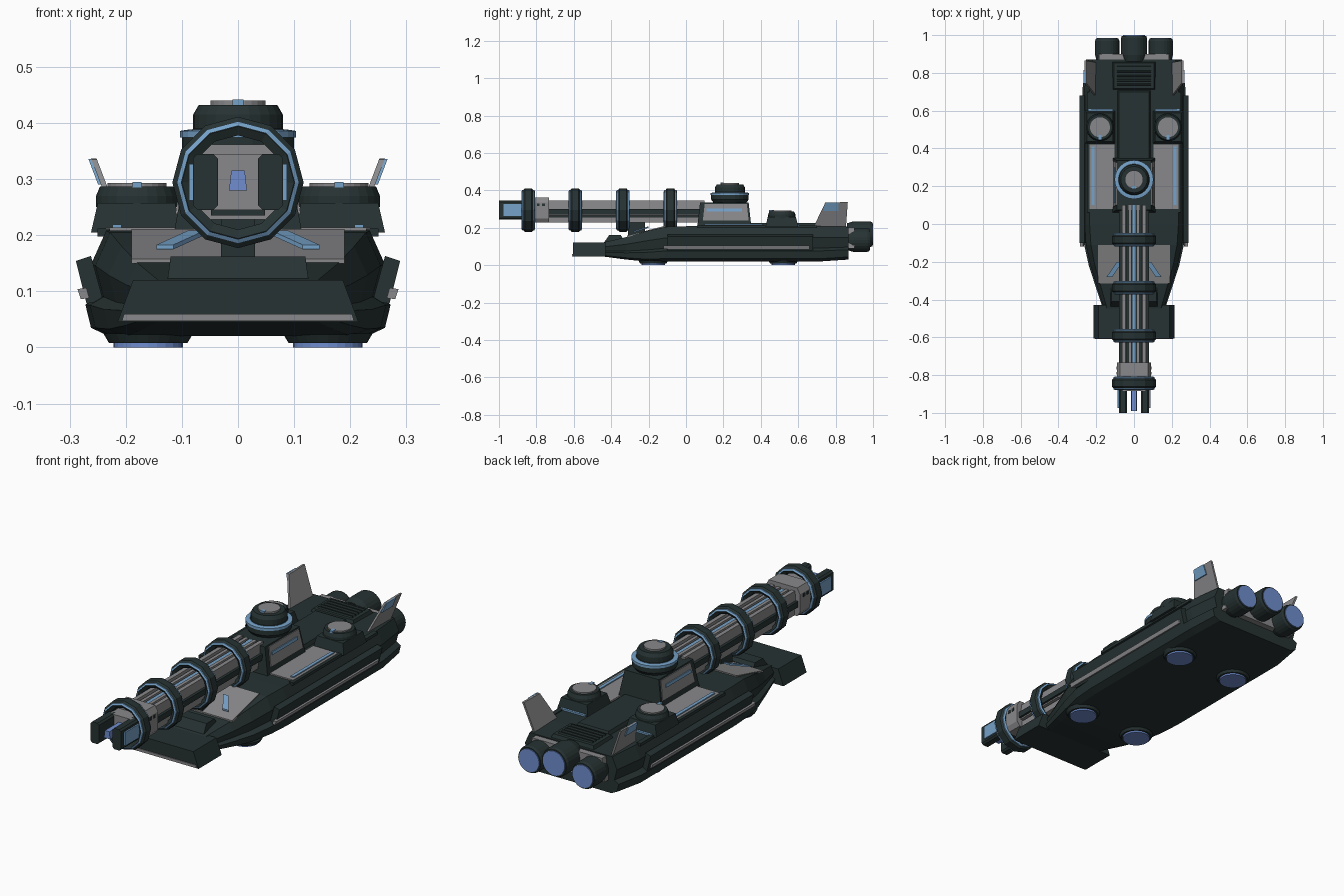
import bpy, bmesh
from math import sin, cos, pi

if "Cube" in bpy.data.objects:
    bpy.data.objects.remove(bpy.data.objects["Cube"])


def material(name, r, g, b):
    m = bpy.data.materials.new(name)
    m.use_nodes = True
    m.diffuse_color = (r, g, b, 1)
    m.node_tree.nodes["Principled BSDF"].inputs["Base Color"].default_value = (r, g, b, 1)
    m.node_tree.nodes["Principled BSDF"].inputs["Roughness"].default_value = 0.7
    return m


DARK = material("dark armour", 0.02, 0.032, 0.032)
GREY = material("grey plate", 0.25, 0.25, 0.26)
SKY = material("light blue trim", 0.18, 0.36, 0.58)
GLOW = material("glow blue", 0.16, 0.27, 0.62)


def loft(name, rings, mat, mirror=False, closed=False):
    """Skin a run of equal-length point rings."""
    bm = bmesh.new()
    vs = [[bm.verts.new(p) for p in ring] for ring in rings]
    n = len(vs[0])
    pairs = list(zip(vs, vs[1:]))
    if closed:
        pairs.append((vs[-1], vs[0]))
    else:
        bm.faces.new(vs[0])
        bm.faces.new(vs[-1])
    for a, b in pairs:
        for i in range(n):
            j = (i + 1) % n
            bm.faces.new((a[i], a[j], b[j], b[i]))
    bmesh.ops.recalc_face_normals(bm, faces=bm.faces)
    me = bpy.data.meshes.new(name)
    bm.to_mesh(me)
    bm.free()
    me.materials.append(mat)
    ob = bpy.data.objects.new(name, me)
    bpy.context.collection.objects.link(ob)
    if mirror:
        ob.modifiers.new("mirror", 'MIRROR').use_mirror_merge = False
    return ob


def box(name, x, y, z, mat, mirror=False, tx=0, ty=0):
    """Box from ranges; the top shrinks by tx, ty on each side."""
    rings = [[(x[0] + a, y[0] + b, h), (x[1] - a, y[0] + b, h),
              (x[1] - a, y[1] - b, h), (x[0] + a, y[1] - b, h)]
             for h, a, b in ((z[0], 0, 0), (z[1], tx, ty))]
    return loft(name, rings, mat, mirror)


def lathe(name, c, profile, mat, axis='z', sides=24, mirror=False, closed=False):
    """Turn (radius, offset) pairs about an upright or lengthwise axis."""
    rings = []
    for r, h in profile:
        ring = []
        for i in range(sides):
            t = 2 * pi * i / sides
            u, v = r * sin(t), r * cos(t)
            ring.append((c[0] + u, c[1] + v, c[2] + h) if axis == 'z'
                        else (c[0] + u, c[1] + h, c[2] + v))
        rings.append(ring)
    return loft(name, rings, mat, mirror, closed)


def along(name, section, y0, y1, mat, mirror=False):
    """Extrude an (x, z) outline lengthwise."""
    return loft(name, [[(x, y, z) for x, z in section] for y in (y0, y1)], mat, mirror)


def sheet(name, pts, x_of, thick, mat):
    """Leaning plate from (y, z) points, mirrored."""
    return loft(name, [[(x_of(z) + d, y, z) for y, z in pts] for d in (0, thick)], mat, True)


# Hull: one half section scaled at each station
half = [(0.23, 0), (0.262, 0.08), (0.272, 0.3), (0.247, 0.38), (0.262, 0.68), (0.235, 1)]
stations = [(-0.47, 0.58, 0.05, 0.115), (-0.32, 0.76, 0.03, 0.15), (-0.22, 0.88, 0.02, 0.18),
            (-0.11, 0.97, 0.02, 0.205), (0, 1, 0.02, 0.208), (0.72, 1, 0.02, 0.208),
            (0.87, 0.93, 0.03, 0.205)]
hull = []
for y, w, lo, hi in stations:
    side = [(x * w, y, lo + t * (hi - lo)) for x, t in half]
    hull.append(side + [(-x, yy, z) for x, yy, z in reversed(side)])
loft("hull", hull, DARK)

# Side skirts with grey rails
along("side_skirt", [(0.24, 0.083), (0.27, 0.078), (0.289, 0.154), (0.262, 0.163)],
      -0.1, 0.68, DARK, True)
along("skirt_rail", [(0.265, 0.088), (0.28, 0.086), (0.286, 0.104), (0.27, 0.106)],
      -0.12, 0.66, GREY, True)

# Bow blade, nose and glacis
box("bow_blade", (-0.215, 0.215), (-0.605, -0.43), (0.045, 0.12), DARK, tx=0.028)
box("blade_strip", (-0.207, 0.207), (-0.609, -0.6), (0.047, 0.06), GREY, tx=0.004)
box("nose_block", (-0.13, 0.13), (-0.46, -0.3), (0.09, 0.162), DARK, tx=0.01, ty=0.05)


def slope(name, xa, xb, ya, yb, za, zb, mat, mirror=False, t=0.008):
    """Sloped plate; xa, xb give x ranges at the front and back edges."""
    bottom = [(xa[0], ya, za), (xa[1], ya, za), (xb[1], yb, zb), (xb[0], yb, zb)]
    return loft(name, [bottom, [(x, y, z + t) for x, y, z in bottom]], mat, mirror)


slope("glacis_plate", (-0.19, 0.19), (-0.19, 0.19), -0.315, -0.11, 0.15, 0.203, GREY)
slope("glacis_light", (0.115, 0.145), (0.06, 0.09), -0.28, -0.2, 0.175, 0.2, SKY, True)
box("gun_support", (-0.03, 0.03), (-0.31, -0.22), (0.15, 0.25), DARK)

# Deck panels and ridge
box("deck_panel", (0.1, 0.24), (0.08, 0.42), (0.2, 0.214), GREY, True, tx=0.004)
box("deck_light", (0.208, 0.224), (0.1, 0.41), (0.212, 0.219), SKY, True)
box("deck_edge", (0.228, 0.25), (0.06, 0.7), (0.198, 0.212), DARK, True)
box("deck_ridge", (-0.09, 0.09), (0.3, 0.71), (0.2, 0.225), DARK, tx=0.01, ty=0.01)
box("engine_hatch", (-0.115, 0.115), (0.71, 0.86), (0.2, 0.222), DARK, tx=0.008, ty=0.008)
for i in range(5):
    y = 0.732 + i * 0.023
    box("hatch_slat", (-0.09, 0.09), (y, y + 0.012), (0.22, 0.229), DARK, ty=0.003)

# Rear pair of small turrets
box("turret_base", (0.1, 0.262), (0.425, 0.6), (0.205, 0.257), DARK, True, tx=0.012, ty=0.012)
box("turret_trim", (0.11, 0.24), (0.595, 0.608), (0.206, 0.216), SKY, True)
c = (0.18, 0.512, 0.25)
lathe("turret_drum", c, [(0.073, 0), (0.073, 0.02), (0.066, 0.037)], DARK, mirror=True)
lathe("turret_cap", c, [(0.053, 0.03), (0.053, 0.043)], GREY, mirror=True)
box("turret_light", (0.172, 0.188), (0.445, 0.47), (0.285, 0.2945), SKY, True)

# Gun house and cupola
box("gun_house", (-0.115, 0.115), (0.06, 0.35), (0.2, 0.335), DARK, tx=0.025, ty=0.015)
slant = lambda z: 0.111 - (z - 0.2) * 0.185
sheet("house_panel", [(0.09, 0.238), (0.335, 0.238), (0.325, 0.328), (0.1, 0.328)],
      slant, 0.008, GREY)
sheet("house_light", [(0.11, 0.288), (0.3, 0.288), (0.3, 0.302), (0.11, 0.302)],
      lambda z: slant(z) + 0.004, 0.008, SKY)
c = (0, 0.235, 0.33)
lathe("cupola", c, [(0.085, 0), (0.1, 0.02), (0.1, 0.045), (0.08, 0.06), (0.08, 0.085),
                    (0.07, 0.102)], DARK)
lathe("cupola_ring", c, [(0.103, 0.044), (0.103, 0.056), (0.09, 0.058)], SKY)
lathe("cupola_cap", c, [(0.049, 0.09), (0.049, 0.11)], GREY)
box("cupola_light", (-0.01, 0.01), (0.184, 0.2), (0.43, 0.4415), SKY)

# Long gun: core, bars and centre light
box("gun_core", (-0.048, 0.048), (-0.86, 0.1), (0.235, 0.33), DARK)
box("gun_bar", (0.038, 0.07), (-0.82, 0.1), (0.265, 0.345), GREY, True, tx=0.006)
box("gun_lower_bar", (0.035, 0.062), (-0.8, 0.1), (0.228, 0.258), GREY, True)
box("gun_outer_bar", (0.066, 0.08), (-0.8, 0.1), (0.272, 0.3), DARK, True)
box("gun_upper_bar", (0.014, 0.03), (-0.8, 0.1), (0.325, 0.342), GREY, True)
box("gun_light", (-0.008, 0.008), (-0.88, 0.1), (0.325, 0.337), SKY)

# Coil rings around the gun
for y in (-0.843, -0.592, -0.337, -0.083):
    c = (0, y, 0.294)
    lathe("coil_ring", c, [(0.084, -0.024), (0.1, -0.033), (0.117, -0.018), (0.117, 0.018),
                           (0.1, 0.033), (0.084, 0.024)], DARK, 'y', 12, closed=True)
    for s in (-1, 1):
        lathe("coil_trim", c, [(0.101, s * 0.026), (0.101, s * 0.036), (0.109, s * 0.031),
                               (0.109, s * 0.02)], SKY, 'y', 12, closed=True)

# Muzzle collar, prongs and emitter
along("muzzle_collar", [(-0.075, 0.228), (0.075, 0.228), (0.09, 0.25), (0.09, 0.335),
                        (0.075, 0.362), (-0.075, 0.362), (-0.09, 0.335), (-0.09, 0.25)],
      -0.82, -0.733, GREY)
for y in (-0.79, -0.762):
    box("collar_port", (0.086, 0.093), (y - 0.007, y + 0.007), (0.315, 0.33), DARK, True)
box("muzzle_block", (-0.06, 0.06), (-0.885, -0.82), (0.245, 0.345), GREY)
along("muzzle_prong", [(0.036, 0.253), (0.044, 0.245), (0.072, 0.245), (0.08, 0.253),
                       (0.08, 0.337), (0.072, 0.345), (0.044, 0.345), (0.036, 0.337)],
      -1.0, -0.86, DARK, True)
box("prong_light", (0.079, 0.087), (-0.975, -0.87), (0.262, 0.327), SKY, True)
box("emitter", (-0.016, 0.016), (-0.99, -0.88), (0.28, 0.315), GLOW, tx=0.004)

# Rear engines with mounts
box("engine_mount", (-0.2, 0.2), (0.85, 0.9), (0.09, 0.2), GREY, tx=0.015)


def engine(name, x, z, r, y1, mirror):
    c = (x, 0, z)
    lathe(name, c, [(r * 0.85, 0.86), (r, 0.895), (r, y1 - 0.015), (r * 0.93, y1 - 0.004)],
          DARK, 'y', mirror=mirror)
    lathe(name + "_glow", c, [(r * 0.84, y1 - 0.02), (r * 0.84, y1)], GLOW, 'y', mirror=mirror)


engine("centre_engine", 0, 0.165, 0.069, 1.0, False)
engine("side_engine", 0.142, 0.135, 0.064, 0.985, True)

# Tail fins leaning outward
lean = lambda z: 0.2 + (z - 0.2) * 0.38
sheet("tail_fin", [(0.68, 0.2), (0.745, 0.335), (0.865, 0.337), (0.855, 0.2)], lean, 0.01, GREY)
sheet("fin_light", [(0.733, 0.29), (0.745, 0.336), (0.815, 0.336), (0.815, 0.29)],
      lambda z: lean(z) + 0.009, 0.006, SKY)

# Hover pads underneath
for y in (-0.175, 0.52):
    c = (0.16, y, 0)
    lathe("hover_rim", c, [(0.07, 0.008), (0.08, 0.025)], DARK, mirror=True)
    lathe("hover_pad", c, [(0.062, 0), (0.062, 0.012)], GLOW, mirror=True)
